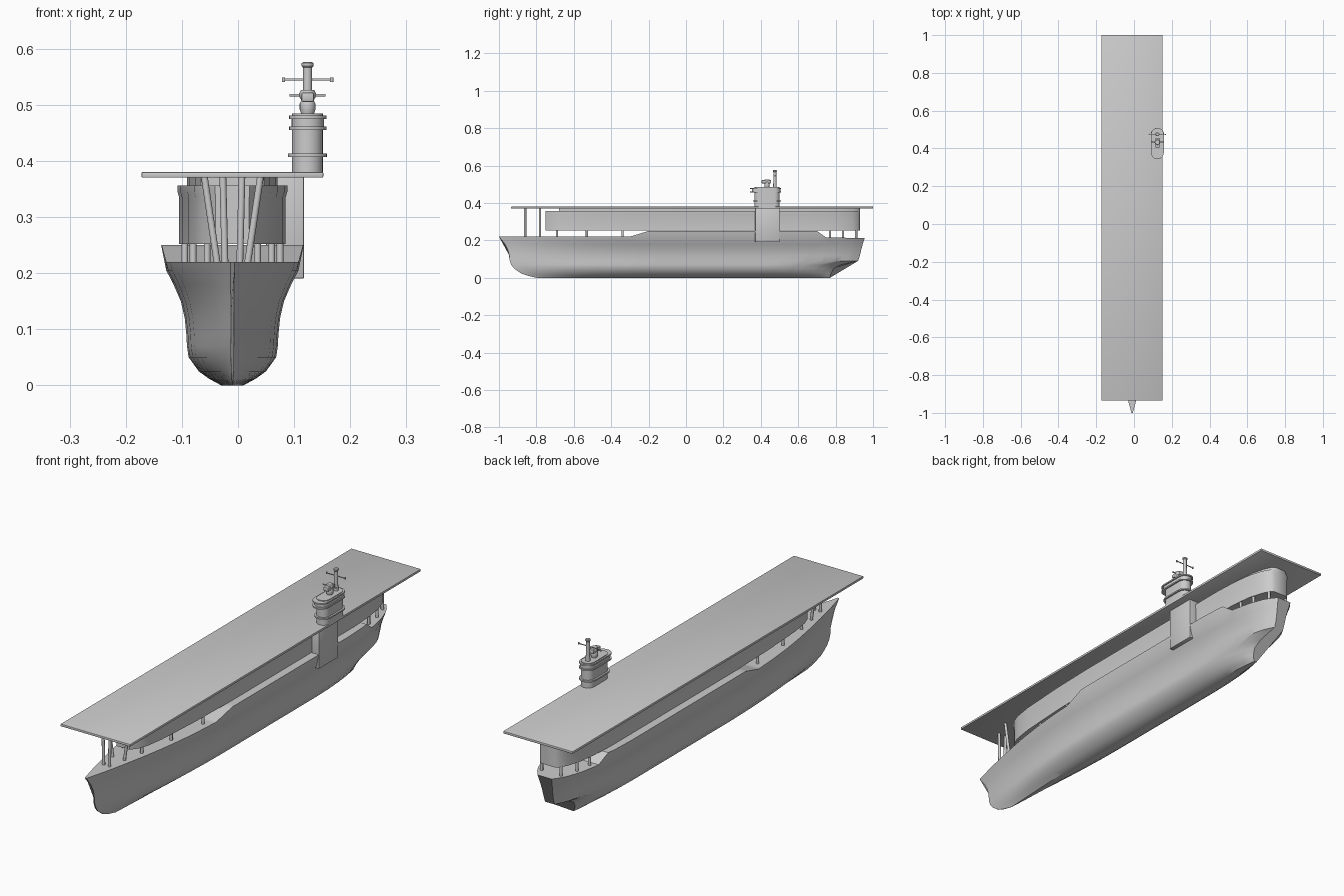
import bpy, bmesh, math
from mathutils import Vector

if "Cube" in bpy.data.objects:
    bpy.data.objects.remove(bpy.data.objects["Cube"])

CX = -0.01  # hull centre line
grey = bpy.data.materials.new("ship_grey")
grey.diffuse_color = (0.6, 0.6, 0.6, 1)
grey.use_nodes = True
grey.node_tree.nodes["Principled BSDF"].inputs["Base Color"].default_value = grey.diffuse_color


def finish(name, bm, angle=35):
    bmesh.ops.recalc_face_normals(bm, faces=bm.faces)
    me = bpy.data.meshes.new(name)
    bm.to_mesh(me)
    bm.free()
    me.materials.append(grey)
    ob = bpy.data.objects.new(name, me)
    bpy.context.collection.objects.link(ob)
    bpy.ops.object.select_all(action='DESELECT')
    ob.select_set(True)
    bpy.context.view_layer.objects.active = ob
    bpy.ops.object.shade_smooth_by_angle(angle=math.radians(angle))
    return ob


def loft(name, rings, angle=35):
    bm = bmesh.new()
    loops = [[bm.verts.new(p) for p in r] for r in rings]
    n = len(loops[0])
    for a, b in zip(loops, loops[1:]):
        for i in range(n):
            j = (i + 1) % n
            bm.faces.new((a[i], a[j], b[j], b[i]))
    bm.faces.new(loops[0])
    bm.faces.new(loops[-1])
    return finish(name, bm, angle)


def box(name, lo, hi, bevel=0.0):
    bm = bmesh.new()
    bmesh.ops.create_cube(bm, size=1)
    for v in bm.verts:
        v.co = Vector([(l + h) / 2 + c * (h - l) for l, h, c in zip(lo, hi, v.co)])
    if bevel:
        bmesh.ops.bevel(bm, geom=bm.edges[:], offset=bevel, segments=2, affect='EDGES', profile=0.5)
    return finish(name, bm)


def rod(name, a, b, r, n=12):
    a, b = Vector(a), Vector(b)
    q = (b - a).to_track_quat('Z', 'Y')
    ring = [q @ Vector((r * math.cos(k * math.tau / n), r * math.sin(k * math.tau / n), 0)) for k in range(n)]
    return loft(name, [[p + v for v in ring] for p in (a, b)])


def lathe(name, x, y, prof, n=20):
    return loft(name, [[(x + r * math.cos(k * math.tau / n), y + r * math.sin(k * math.tau / n), z)
                        for k in range(n)] for r, z in prof])


def stadium(name, x, y, hw, hl, z0, z1, n=10):
    pts = []
    for s in (1, -1):
        for k in range(n + 1):
            a = math.pi * k / n
            pts.append((x + s * hw * math.cos(a), y + s * (hl - hw + hw * math.sin(a))))
    return loft(name, [[(px, py, z) for px, py in pts] for z in (z0, z1)])


def lerp_table(tab, x):
    if x <= tab[0][0]:
        return tab[0][1]
    for (x0, y0), (x1, y1) in zip(tab, tab[1:]):
        if x <= x1:
            return y0 + (y1 - y0) * (x - x0) / (x1 - x0)
    return tab[-1][1]


# hull levels: height, half width, bow y, stern y
levels = [(0.0, .02, -.80, .77), (.012, .042, -.85, .772), (.025, .06, -.885, .775), (.05, .078, -.92, .79),
          (.07, .081, -.935, .83), (.09, .082, -.942, .92), (.12, .085, -.945, .93), (.15, .092, -.952, .937),
          (.18, .105, -.968, .945), (.205, .118, -.988, .953), (.22, .122, -1.0, .955)]
fullness = [(0, .03), (.03, .16), (.06, .28), (.1, .42), (.15, .58), (.2, .72), (.25, .83), (.3, .91), (.36, .97),
            (.42, 1), (.80, 1), (.85, .97), (.9, .88), (.94, .75), (.97, .58), (.985, .45), (1, .27)]
sheer = [(0, .22), (.358, .22), (.409, .25), (.87, .25), (.895, .215), (1, .213)]
stations = sorted({round(k / 40, 4) for k in range(41)} | {t for t, _ in sheer + fullness})
rings = []
for t in stations:
    f, side = lerp_table(fullness, t), []
    for i, (z, w, y0, y1) in enumerate(levels):
        if i == len(levels) - 1:
            z = lerp_table(sheer, t)
            w += max(0, z - .22) / .03 * .005
        side.append((w * f, y0 + (y1 - y0) * t, z))
    rings.append([(CX - w, y, z) for w, y, z in reversed(side)] + [(CX + w, y, z) for w, y, z in side])
loft("hull", rings, 32)

# hangar under the flight deck, with rounded ends, and its narrower top
plan = [(-.75, .03), (-.72, .052), (-.68, .066), (-.6, .078), (-.4, .09), (-.2, .095), (.65, .095),
        (.75, .09), (.83, .08), (.89, .062), (.92, .045), (.93, .03)]


def outline(z, scale, cut=-.75):
    q = [(max(y, cut), w * scale) for y, w in plan]
    return [(CX + w, y, z) for y, w in q] + [(CX - w, y, z) for y, w in reversed(q)]


loft("hangar", [outline(.252, 1), outline(.335, 1), outline(.345, 1.03), outline(.356, 1.03)], 40)
top = [p for p in plan if p[0] > -.69]
loft("hangar_top", [[(CX + s * w * .85, y, z) for s, row in ((1, top), (-1, top[::-1])) for y, w in row]
                    for z in (.35, .372)], 40)

# flight deck
box("flight_deck", (-.172, -.935, .37), (.152, 1.0, .38), .002)

# sponson carrying the island
box("island_sponson", (.05, .37, .19), (.118, .50, .372), .003)

# splayed bow pillars and short posts under the hangar
for s in (-1, 1):
    rod("bow_pillar_inner", (CX + s * .013, -.86, .21), (CX + s * .017, -.86, .372), .006)
    rod("bow_pillar_outer", (CX + s * .026, -.78, .21), (CX + s * .05, -.78, .372), .006)
    for y, x in ((-.69, .045), (-.53, .07), (-.34, .085), (.77, .08), (.84, .07), (.91, .045)):
        rod("hangar_post", (CX + s * x, y, .20), (CX + s * x, y, .256), .006)

# island with projecting galleries
IX = .124
stadium("island_body", IX, .433, .0275, .068, .378, .484)
stadium("island_bridge", IX, .428, .029, .076, .456, .480)
for z, hw, hl, y in ((.410, .035, .076, .433), (.458, .0335, .083, .426), (.478, .0335, .083, .426)):
    stadium("island_gallery", IX, y, hw, hl, z - .003, z + .003)

# director tower and rangefinder
lathe("director_tower", IX, .433, [(.011, .482), (.014, .492), (.014, .502), (.011, .508), (.014, .513),
                                   (.015, .520), (.012, .526)])
rod("rangefinder", (IX - .032, .433, .517), (IX + .032, .433, .517), .0025)
box("director_hood", (IX - .011, .405, .505), (IX + .011, .455, .522), .003)

# mast and yard
lathe("mast", IX, .475, [(.009, .482), (.008, .53), (.008, .566), (.0105, .569), (.0105, .574), (.008, .576)])
rod("mast_yard", (IX - .045, .475, .545), (IX + .045, .475, .545), .002)
for s in (-1, 1):
    rod("yard_end", (IX + s * .043, .475, .541), (IX + s * .043, .475, .549), .003)
